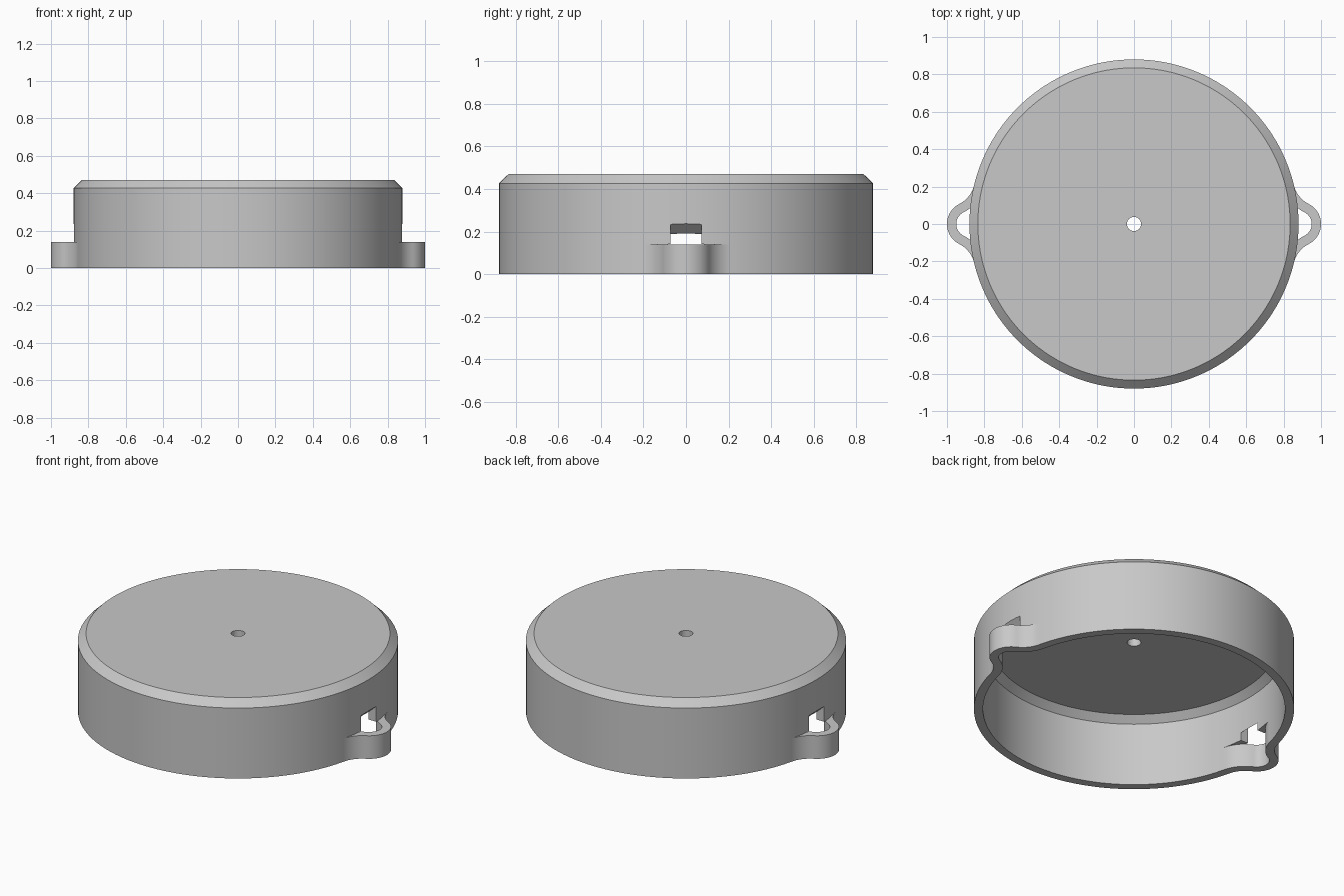
import bpy
import bmesh
from math import sin, cos, pi, atan2, sqrt, radians

R, WALL, HEIGHT = 0.88, 0.05, 0.47      # cover radius, wall thickness, height
EAR_R, EAR_TOP, FILLET = 0.12, 0.14, 0.15
SEGS = 144

cube = bpy.data.objects.get("Cube")
if cube:
    bpy.data.objects.remove(cube, do_unlink=True)

grey = bpy.data.materials.new("plain grey")
grey.use_nodes = True
colour = (0.58, 0.58, 0.58, 1)
grey.diffuse_color = colour
grey.node_tree.nodes["Principled BSDF"].inputs["Base Color"].default_value = colour


def loft(name, rings):
    """Closed solid through a list of rings with equal point counts."""
    bm = bmesh.new()
    loops = [[bm.verts.new(p) for p in ring] for ring in rings]
    n = len(loops[0])
    for a, b in zip(loops, loops[1:]):
        for i in range(n):
            j = (i + 1) % n
            bm.faces.new((a[i], a[j], b[j], b[i]))
    bm.faces.new(loops[0])
    bm.faces.new(loops[-1])
    bmesh.ops.recalc_face_normals(bm, faces=bm.faces)
    mesh = bpy.data.meshes.new(name)
    bm.to_mesh(mesh)
    bm.free()
    mesh.materials.append(grey)
    obj = bpy.data.objects.new(name, mesh)
    bpy.context.collection.objects.link(obj)
    return obj


def lathe(name, profile, segs=SEGS):
    return loft(name, [[(r * cos(2 * pi * i / segs), r * sin(2 * pi * i / segs), z)
                        for i in range(segs)] for r, z in profile])


def prism(name, outline, z0, z1):
    return loft(name, [[(x, y, z) for x, y in outline] for z in (z0, z1)])


def ear_outline(side, inset, root):
    """Round lug blended into the round body, moved inward by inset."""
    # centre of the blending arc, tangent to body and lug
    a, b = R + FILLET, EAR_R + FILLET
    cx = (a * a - b * b + R * R) / (2 * R)
    cy = sqrt(a * a - cx * cx)
    lug = atan2(cy, cx - R)
    to_lug, to_body = lug + pi, atan2(cy, cx) + pi
    half = []
    for i in range(13):
        t = lug * i / 12
        half.append((R + (EAR_R - inset) * cos(t), (EAR_R - inset) * sin(t)))
    for i in range(1, 15):
        t = to_lug + (to_body - to_lug) * i / 14
        half.append((cx + (FILLET + inset) * cos(t), cy + (FILLET + inset) * sin(t)))
    x, y = half[-1]
    half.append((x * root, y * root))
    full = half + [(x, -y) for x, y in reversed(half[1:])]
    return [(side * x, y) for x, y in full]


def combine(target, tool, operation):
    tool.hide_render = True
    mod = target.modifiers.new(operation.lower(), "BOOLEAN")
    mod.operation, mod.solver, mod.object = operation, "EXACT", tool
    bpy.context.view_layer.objects.active = target
    bpy.ops.object.modifier_apply(modifier=mod.name)
    bpy.data.objects.remove(tool, do_unlink=True)


# Round chamfered body with a lug on each side
cover = lathe("round_cover", [(R, 0), (R, 0.427), (0.835, HEIGHT)])
for side in (1, -1):
    combine(cover, prism("ear", ear_outline(side, 0, 0.8), 0, EAR_TOP), "UNION")

# Hollow inside, open at the bottom
inner = R - WALL
combine(cover, lathe("cavity", [(inner, -0.1), (inner, 0.383), (0.79, 0.422)]), "DIFFERENCE")

# Lug pockets and the sloped-top slots above them
for side in (1, -1):
    combine(cover, prism("ear_pocket", ear_outline(side, WALL, 0.85), -0.1, EAR_TOP + 0.001),
            "DIFFERENCE")
    slot = [(0.79, EAR_TOP + 0.0005), (0.94, EAR_TOP + 0.0005), (0.94, 0.292), (0.79, 0.154)]
    combine(cover, loft("slot", [[(side * x, y, z) for x, z in slot] for y in (-0.072, 0.072)]),
            "DIFFERENCE")

# Centre hole in the lid
combine(cover, lathe("centre_hole", [(0.038, 0.3), (0.038, 0.6)], 32), "DIFFERENCE")

bpy.ops.object.select_all(action="DESELECT")
cover.select_set(True)
bpy.context.view_layer.objects.active = cover
bpy.ops.object.shade_smooth_by_angle(angle=radians(30))
